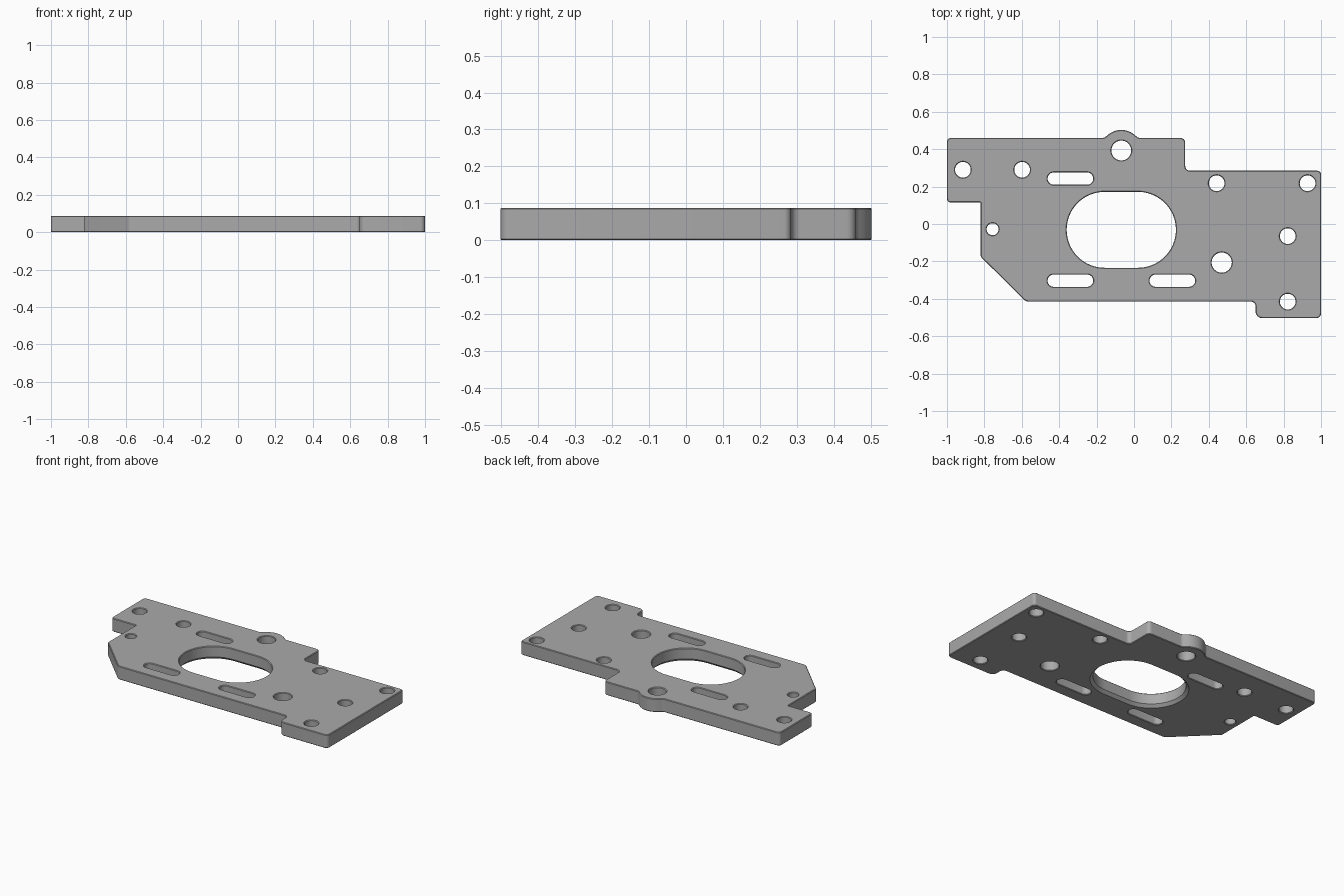
import bpy
import bmesh
from math import cos, sin, tan, pi, radians
from mathutils import Vector

cube = bpy.data.objects.get("Cube")
if cube:
    bpy.data.objects.remove(cube, do_unlink=True)

HEIGHT = 0.088
EDGE = 0.004          # fine edge break on every rim
BORE_EDGE = 0.018     # wider chamfer under the main opening


def arc(cx, cy, r, start, end, steps):
    """Points on an arc, angles in degrees."""
    angles = [radians(start + (end - start) * i / steps) for i in range(steps + 1)]
    return [Vector((cx + r * cos(a), cy + r * sin(a))) for a in angles]


def rounded(corners, steps=6):
    """Round each (x, y, radius) corner of a closed outline."""
    points = []
    for i, (x, y, r) in enumerate(corners):
        p = Vector((x, y))
        if r == 0:
            points.append(p)
            continue
        a = (Vector(corners[i - 1][:2]) - p).normalized()
        b = (Vector(corners[(i + 1) % len(corners)][:2]) - p).normalized()
        half = a.angle(b) / 2
        centre = p + (a + b).normalized() * (r / sin(half))
        u = p + a * (r / tan(half)) - centre
        v = p + b * (r / tan(half)) - centre
        sweep = pi - 2 * half
        for k in range(steps + 1):
            t = k / steps
            points.append(centre + (u * sin((1 - t) * sweep) + v * sin(t * sweep)) / sin(sweep))
    return points


def slot(cx, cy, half_length, r, steps=12):
    d = half_length - r
    return arc(cx + d, cy, r, -90, 90, steps) + arc(cx - d, cy, r, 90, 270, steps)


def inset(points, distance):
    """Shift a loop into the material, which lies on its right."""
    moved = []
    for i, p in enumerate(points):
        d1 = (p - points[i - 1]).normalized()
        d2 = (points[(i + 1) % len(points)] - p).normalized()
        n1, n2 = Vector((d1.y, -d1.x)), Vector((d2.y, -d2.x))
        moved.append(p + (n1 + n2) * (distance / (1 + n1.dot(n2))))
    return moved


# Outer contour, clockwise, with the rounded ear on the back edge
ear = (arc(-0.17, 0.49, 0.03, -90, -43.6, 5)
       + arc(-0.068, 0.393, 0.11, 136.4, 43.6, 18)[1:-1]
       + arc(0.034, 0.49, 0.03, -136.4, -90, 5))
outline = rounded(
    [(-1, 0.115, 0.02), (-1, 0.46, 0.02)]
    + [(p.x, p.y, 0) for p in ear]
    + [(0.274, 0.46, 0.025), (0.274, 0.285, 0.025),
       (1, 0.285, 0.02), (1, -0.503, 0.025),
       (0.65, -0.503, 0.035), (0.65, -0.415, 0.025),
       (-0.578, -0.415, 0.04), (-0.82, -0.175, 0.02),
       (-0.82, 0.115, 0.004)])

# Round holes and slots, counter-clockwise
holes = [(-0.915, 0.29, 0.042), (-0.598, 0.29, 0.042), (-0.068, 0.393, 0.053),
         (0.442, 0.218, 0.042), (0.928, 0.218, 0.042), (0.822, -0.065, 0.042),
         (0.469, -0.206, 0.054), (0.822, -0.415, 0.042), (-0.756, -0.028, 0.032)]
slots = [(-0.34, 0.243), (-0.34, -0.303), (0.205, -0.303)]

loops = [(outline, EDGE)]
loops += [(arc(x, y, r, 0, 360, 32)[:-1], EDGE) for x, y, r in holes]
loops += [(slot(x, y, 0.122, 0.033), EDGE) for x, y in slots]
loops.append((slot(-0.068, -0.031, 0.292, 0.203, 32), BORE_EDGE))

# Walls and chamfers for every loop, then the two caps
bm = bmesh.new()
bottom_edges, top_edges = [], []
for points, low in loops:
    levels = [(low, 0), (0, low), (0, HEIGHT - EDGE), (EDGE, HEIGHT)]
    rings = [[bm.verts.new((p.x, p.y, z)) for p in inset(points, d)] for d, z in levels]
    n = len(points)
    for lower, upper in zip(rings, rings[1:]):
        for i in range(n):
            j = (i + 1) % n
            bm.faces.new((lower[i], lower[j], upper[j], upper[i]))
    for ring, edges in ((rings[0], bottom_edges), (rings[-1], top_edges)):
        edges += [bm.edges.get((ring[i], ring[(i + 1) % n])) for i in range(n)]
for edges in (bottom_edges, top_edges):
    bmesh.ops.triangle_fill(bm, edges=edges, use_beauty=True, use_dissolve=False)
bmesh.ops.recalc_face_normals(bm, faces=bm.faces[:])

mesh = bpy.data.meshes.new("mounting_plate")
bm.to_mesh(mesh)
bm.free()
plate = bpy.data.objects.new("mounting_plate", mesh)
bpy.context.collection.objects.link(plate)

# Plain grey metal
grey = bpy.data.materials.new("plain_grey")
grey.use_nodes = True
colour = (0.4, 0.4, 0.4, 1)
grey.diffuse_color = colour
grey.node_tree.nodes["Principled BSDF"].inputs["Base Color"].default_value = colour
mesh.materials.append(grey)

bpy.context.view_layer.objects.active = plate
plate.select_set(True)
bpy.ops.object.shade_smooth_by_angle(angle=radians(30))
